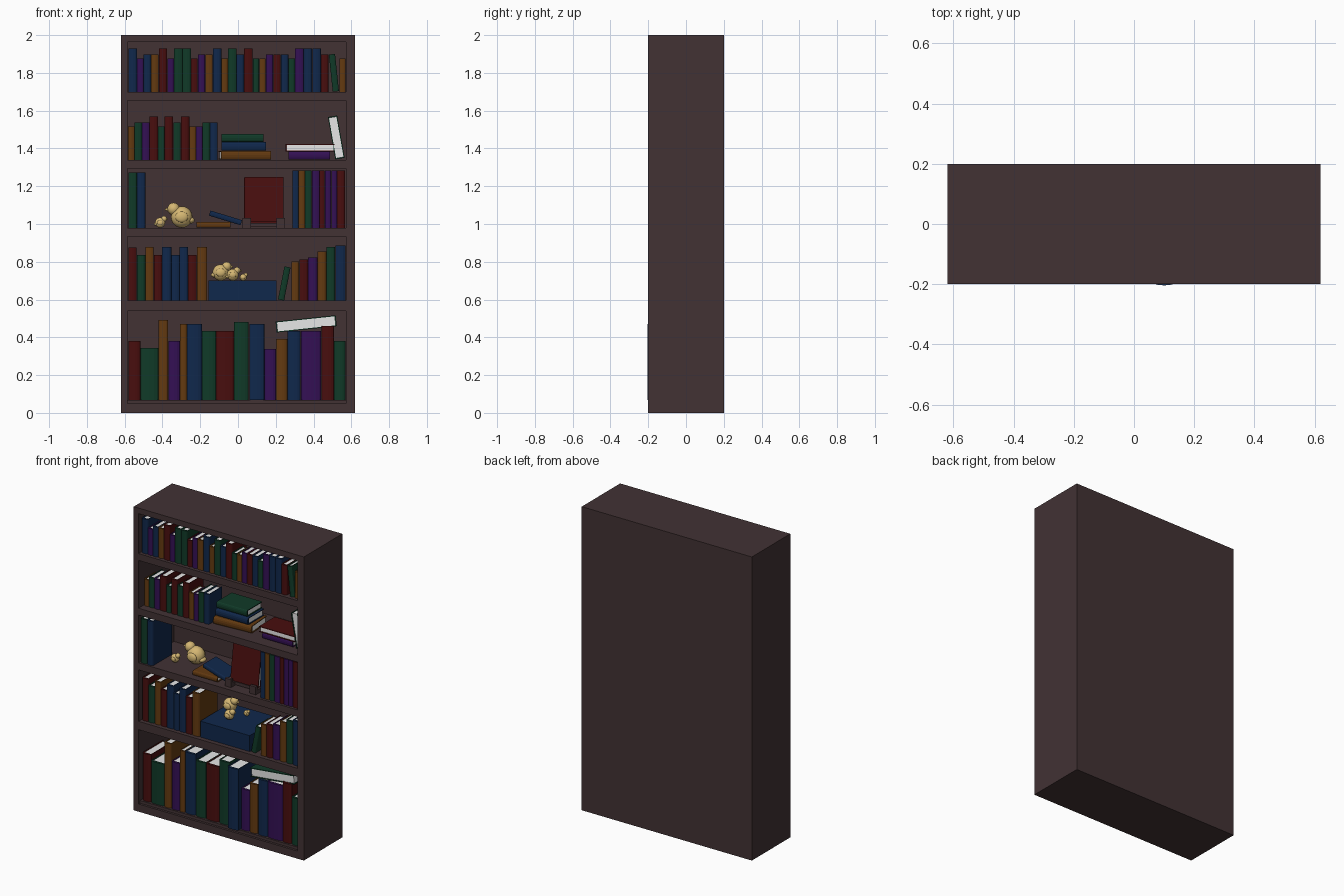
import bpy, bmesh, math
from mathutils import Matrix, Vector

if "Cube" in bpy.data.objects:
    bpy.data.objects.remove(bpy.data.objects["Cube"])


def material(name, rgb):
    m = bpy.data.materials.new(name)
    m.diffuse_color = (*rgb, 1)
    m.use_nodes = True
    m.node_tree.nodes["Principled BSDF"].inputs["Base Color"].default_value = m.diffuse_color
    return m


WOOD = material("dark_wood", (.054, .032, .034))
PAPER = material("paper", (.8, .8, .8))
CREAM = material("cream_gold", (.66, .47, .17))
COVER = {
    "R": material("red_cover", (.065, .0044, .0044)),
    "G": material("green_cover", (.0052, .042, .021)),
    "B": material("blue_cover", (.0052, .021, .072)),
    "O": material("orange_cover", (.127, .042, .0052)),
    "P": material("purple_cover", (.034, .0052, .089)),
}


def finish(name, bm, mats):
    bmesh.ops.recalc_face_normals(bm, faces=bm.faces)
    me = bpy.data.meshes.new(name)
    bm.to_mesh(me)
    bm.free()
    for m in mats:
        me.materials.append(m)
    ob = bpy.data.objects.new(name, me)
    bpy.context.collection.objects.link(ob)
    return ob


def add_box(bm, lo, hi, mat=0):
    lo, hi = Vector(lo), Vector(hi)
    mx = Matrix.Translation((lo + hi) / 2) @ Matrix.Diagonal((*(hi - lo), 1))
    verts = bmesh.ops.create_cube(bm, size=1, matrix=mx)["verts"]
    for f in {f for v in verts for f in v.link_faces}:
        f.material_index = mat


def box(name, lo, hi, mat):
    bm = bmesh.new()
    add_box(bm, lo, hi)
    return finish(name, bm, [mat])


def book(name, col, w, h, d, loc, ry=0, rz=0):
    """Spine faces local -y, width is centred on x, book stands on z = 0."""
    bm = bmesh.new()
    t = min(.005, w * .15)
    bulge = min(.012, w * .22)
    us = [-1, -.85, -.5, 0, .5, .85, 1]
    prof = [(u * w / 2, bulge * (1 - math.sqrt(1 - u * u))) for u in us]
    i = w / 2 - t
    prof += [(w / 2, d), (i, d), (i, bulge + t), (-i, bulge + t), (-i, d), (-w / 2, d)]
    face = bm.faces.new([bm.verts.new((x, y, 0)) for x, y in prof])
    ext = bmesh.ops.extrude_face_region(bm, geom=[face])["geom"]
    bmesh.ops.translate(bm, vec=(0, 0, h),
                        verts=[v for v in ext if isinstance(v, bmesh.types.BMVert)])
    # page block
    add_box(bm, (-i, bulge + t, .005), (i, d - .006, h - .005), 1)
    ob = finish(name, bm, [COVER[col], PAPER])
    ob.location = loc
    ob.rotation_euler = (0, math.radians(ry), math.radians(rz))
    return ob


def row(name, x, z, y, items):
    for n, (col, w, h) in enumerate(items):
        book(f"{name}_book_{n + 1}", col, w - .001, h, min(.7 * h, .27), (x + w / 2, y, z))
        x += w


def bird(name, x, y, z, r, face=-1):
    """Ornament bird; r is the body radius, face is the x direction it looks."""
    bm = bmesh.new()

    def ball(c, s):
        mx = Matrix.Translation(c) @ Matrix.Diagonal((*s, 1))
        bmesh.ops.create_uvsphere(bm, u_segments=20, v_segments=12, radius=r, matrix=mx)

    ball((0, 0, r), (1, .9, 1))
    ball((face * r * .75, 0, r * 1.75), (.58, .58, .58))
    ball((-face * r * .8, 0, r * .7), (.4, .5, .3))
    for s in (-1, 1):
        ball((0, s * r * .8, r), (.6, .25, .5))
    mx = (Matrix.Translation((face * r * 1.35, 0, r * 1.7))
          @ Matrix.Rotation(face * math.pi / 2, 4, "Y"))
    bmesh.ops.create_cone(bm, cap_ends=True, segments=12, radius1=r * .25, radius2=r * .06,
                          depth=r * .4, matrix=mx)
    for f in bm.faces:
        f.smooth = True
    finish(name, bm, [CREAM]).location = (x, y, z)


# bookcase: solid block with five compartments cut out
case = box("bookcase", (-.62, -.2, 0), (.62, .2, 2), WOOD)
bm = bmesh.new()
for z0, z1 in [(.05, .54), (.595, .934), (.98, 1.295), (1.34, 1.655), (1.70, 1.963)]:
    add_box(bm, (-.585, -.3, z0), (.572, .17, z1))
cutter = finish("compartment_cutter", bm, [WOOD])
cutter.hide_render = True
cutter.hide_viewport = False
cutter.display_type = "WIRE"
mod = case.modifiers.new("compartments", "BOOLEAN")
mod.operation, mod.object, mod.solver = "DIFFERENCE", cutter, "EXACT"
bpy.context.view_layer.objects.active = case
case.select_set(True)
bpy.ops.object.modifier_apply(modifier=mod.name)
bpy.data.objects.remove(cutter)
box("bottom_board", (-.585, -.185, .045), (.572, .172, .068), WOOD)

# top shelf: three standard book sizes
SIZES = {"1": (.0458, .228), "2": (.0398, .197), "3": (.0346, .175)}


def standard(text):
    return [(s[0], *SIZES[s[1]]) for s in text.split()]


row("top_shelf", -.58, 1.70, -.18, standard(
    "B1 P3 B2 O2 R1 P3 G1 G1 R3 P2 O2 B1 O3 G1 B2 R1 G3 O3 P2 R2 B2 G3 P1 B1 B1 R2"))
book("top_shelf_leaning_book", "G", .033, .198, .14, (.518, -.18, 1.702), -6)
book("top_shelf_end_book", "O", .033, .175, .125, (.553, -.18, 1.70))

# fourth shelf
row("fourth_shelf", -.583, 1.34, -.15, standard(
    "O3 G2 P2 R1 G3 R1 G2 R1 O3 P3 G2 B2"))
book("stack_bottom", "O", .047, .265, .18, (-.09, -.13, 1.364), 90, 4)
book("stack_middle", "B", .045, .235, .17, (-.088, -.11, 1.411), 90)
book("stack_top", "G", .042, .222, .16, (-.088, -.10, 1.456), 90)
book("low_stack_bottom", "P", .043, .22, .16, (.267, -.13, 1.362), 90)
book("low_stack_top", "R", .038, .258, .17, (.51, .03, 1.404), 90, 180)
book("fourth_shelf_leaning_book", "G", .05, .228, .16, (.54, .03, 1.346), 10, 180)

# third shelf
row("third_left", -.58, .98, -.19, [("G", .045, .292), ("B", .045, .292)])
row("third_right", .288, .98, -.185, [
    (c, w, .302) for c, w in zip("BOGPRPPR", (.033, .033, .036, .042, .027, .035, .03, .043))])
bird("large_bird_third", -.298, -.01, .98, .057)
bird("small_bird_third", -.412, -.065, .98, .027, 1)
book("flat_book", "O", .03, .18, .14, (-.22, -.16, .996), 90)
book("tilted_book", "B", .028, .175, .13, (-.15, -.15, 1.058), 107)
book("display_book", "R", .03, .24, .208, (.033, -.12, 1.008), -8, -90)
# display stand
for n, x in enumerate((.046, .226)):
    box(f"stand_foot_{n + 1}", (x - .022, -.17, .98), (x + .022, -.07, 1.006), WOOD)
    box(f"stand_hook_{n + 1}", (x - .022, -.17, 1.0), (x + .022, -.15, 1.032), WOOD)
box("stand_bar", (.06, -.13, .985), (.21, -.1, 1.005), WOOD)

# second shelf
row("second_left", -.58, .595, -.175, [
    ("R", .044, .28), ("G", .046, .24), ("O", .044, .282), ("R", .044, .24),
    ("B", .05, .282), ("B", .042, .24), ("B", .046, .282), ("R", .046, .24), ("O", .055, .282)])
box("storage_box", (-.156, -.17, .595), (.204, .14, .70), COVER["B"])
bird("large_bird_second", -.092, .05, .70, .043, 1)
bird("medium_bird_second", -.028, -.05, .70, .031, 1)
bird("small_bird_second", .028, .05, .70, .018, 1)
book("second_shelf_leaning_book", "G", .033, .178, .13, (.228, -.17, .598), 11)
row("second_right", .282, .595, -.175, [
    ("O", .042, .207), ("R", .047, .218), ("P", .05, .228),
    ("O", .047, .26), ("G", .047, .282), ("B", .055, .292)])

# bottom shelf: large books
row("bottom_left", -.58, .068, -.175, [
    ("R", .063, .312), ("G", .096, .276), ("O", .052, .424), ("P", .062, .312), ("O", .037, .403),
    ("B", .079, .403), ("G", .074, .366), ("R", .095, .366), ("G", .078, .414)])
row("bottom_front", .06, .068, -.204, [("B", .08, .403)])
row("bottom_right", .14, .068, -.175, [
    ("P", .062, .27), ("O", .06, .323), ("B", .07, .366), ("P", .109, .366),
    ("R", .068, .392), ("G", .06, .312)])
book("lying_book", "G", .058, .32, .21, (.52, .05, .488), 96, 180)
